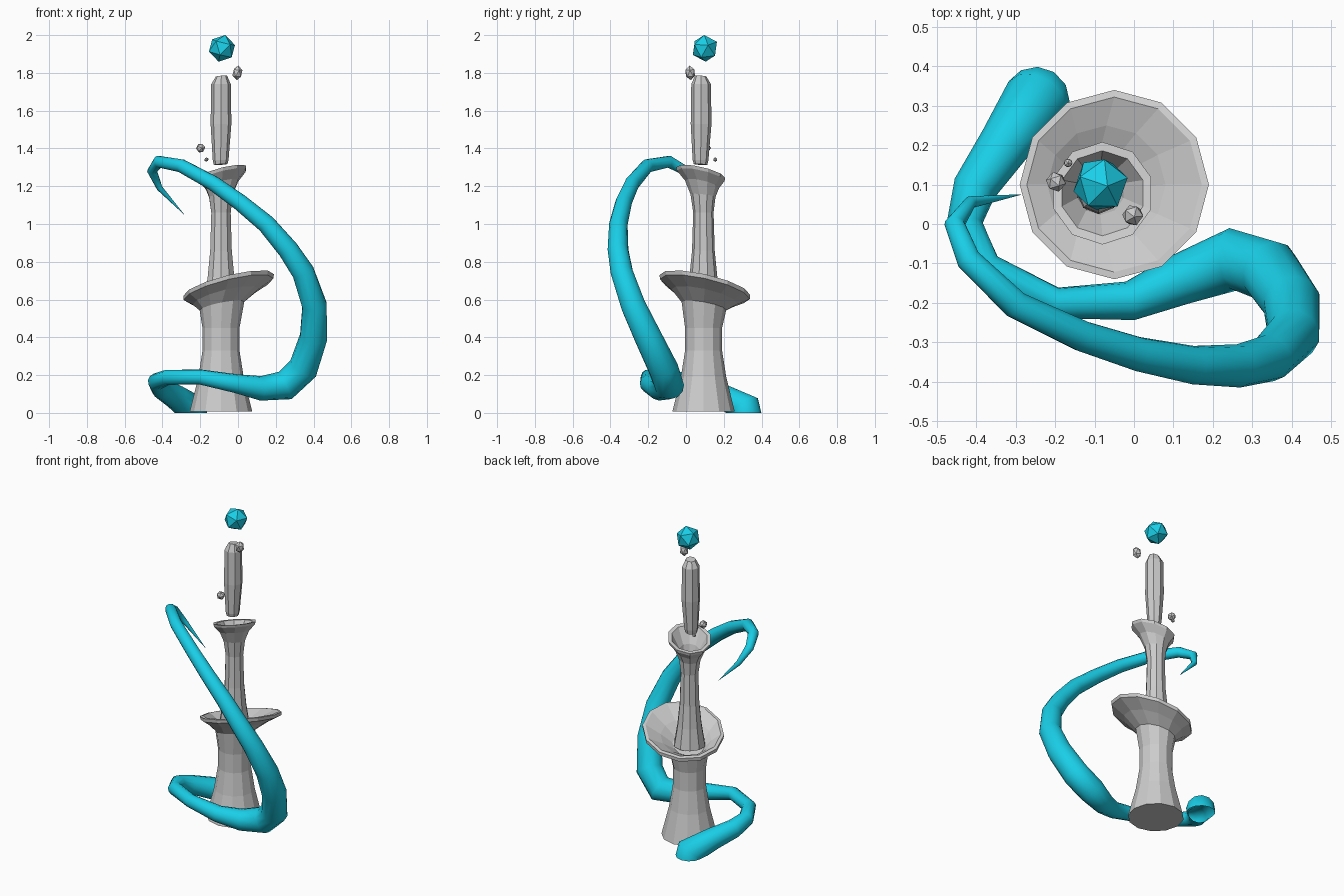
import bpy, bmesh, math
from mathutils import Vector, Matrix

if "Cube" in bpy.data.objects:
    bpy.data.objects.remove(bpy.data.objects["Cube"])


def material(name, colour):
    m = bpy.data.materials.new(name)
    m.diffuse_color = colour
    m.use_nodes = True
    m.node_tree.nodes["Principled BSDF"].inputs["Base Color"].default_value = m.diffuse_color
    return m


cyan = material("cyan", (0.01, 0.62, 0.8, 1))


def add_object(name, bm, mat=None):
    bmesh.ops.recalc_face_normals(bm, faces=bm.faces[:])
    me = bpy.data.meshes.new(name)
    bm.to_mesh(me)
    bm.free()
    ob = bpy.data.objects.new(name, me)
    bpy.context.collection.objects.link(ob)
    if mat:
        me.materials.append(mat)
    return ob


def lathe(name, rings, n):
    """Stack of n-sided rings (cx, cy, z, radius, tilt), capped at both ends."""
    bm = bmesh.new()
    loops = []
    for cx, cy, z, r, tilt in rings:
        loop = []
        for i in range(n):
            a = math.pi / 2 + 2 * math.pi * i / n
            dx, dy = r * math.cos(a), r * math.sin(a)
            loop.append(bm.verts.new((cx + dx, cy + dy, z + tilt * (0.24 * dx - 0.22 * dy))))
        loops.append(loop)
    for a, b in zip(loops, loops[1:]):
        for i in range(n):
            j = (i + 1) % n
            bm.faces.new((a[i], a[j], b[j], b[i]))
    bm.faces.new(loops[0])
    bm.faces.new(loops[-1])
    return add_object(name, bm)


# lower pillar with its wide tilted dish
lathe("lower_pillar", [
    (-.09, .093, .008, .165, 0), (-.09, .093, .19, .120, 0),
    (-.09, .093, .33, .098, 0), (-.09, .093, .45, .098, 0),
    (-.085, .095, .565, .118, .8), (-.065, .098, .615, .175, 1),
    (-.05, .10, .655, .238, 1), (-.05, .10, .677, .240, 1),
    (-.05, .10, .680, .222, 1), (-.07, .10, .635, .150, 1),
    (-.085, .095, .590, .095, 1)], 12)

# upper pillar with a small tilted cup
lathe("upper_pillar", [
    (-.09, .092, .59, .095, 0), (-.09, .092, .72, .074, 0),
    (-.09, .092, .86, .060, 0), (-.09, .092, 1.06, .054, 0),
    (-.09, .09, 1.15, .066, .5), (-.085, .085, 1.21, .090, 1),
    (-.08, .078, 1.255, .126, 1), (-.08, .078, 1.272, .130, 1),
    (-.08, .078, 1.270, .108, 1), (-.085, .085, 1.19, .062, 1),
    (-.09, .09, 1.10, .042, 0)], 10)

# floating stone finger
lathe("floating_column", [
    (-.092, .077, 1.315, .036, .3), (-.092, .077, 1.34, .042, 0),
    (-.09, .08, 1.53, .055, 0), (-.09, .08, 1.74, .052, 0),
    (-.088, .078, 1.783, .030, .4)], 8)


def gem(name, loc, r, stretch=1, tilt=(0, 0, 0), mat=None):
    bm = bmesh.new()
    bmesh.ops.create_icosphere(bm, subdivisions=1, radius=r)
    for v in bm.verts:
        v.co.z *= stretch
    ob = add_object(name, bm, mat)
    ob.location, ob.rotation_euler = loc, tilt


# crystal on top and loose rock chips
gem("top_crystal", (-.085, .10, 1.93), .073, 1, (.12, .22, .3), cyan)
gem("rock_chip_upper", (-.003, .022, 1.80), .028, 1.4, (.1, .1, 0))
gem("rock_chip_side", (-.198, .107, 1.402), .026, 1, (.4, .3, 0))
gem("rock_chip_small", (-.167, .155, 1.341), .012)

# tentacle path: x, y, z, radius
path = [
    (-.235, .335, -.10, .085), (-.25, .31, .03, .085), (-.33, .20, .085, .066),
    (-.405, .09, .13, .056), (-.43, .0, .165, .047), (-.375, -.11, .188, .041),
    (-.20, -.20, .190, .040), (-.01, -.195, .155, .050), (.12, -.14, .130, .065),
    (.25, -.09, .145, .080), (.345, -.12, .235, .080), (.40, -.20, .40, .074),
    (.405, -.28, .57, .067), (.345, -.34, .745, .060), (.265, -.36, .865, .055),
    (.15, -.358, 1.0, .049), (.01, -.33, 1.115, .044), (-.13, -.285, 1.215, .040),
    (-.30, -.205, 1.308, .036), (-.42, -.09, 1.330, .032), (-.455, .0, 1.28, .026),
    (-.415, .055, 1.19, .016), (-.285, .075, 1.05, .0005)]


def tube(name, pts, n, mat):
    """Sweep an n-sided section along the points without twisting."""
    bm = bmesh.new()
    co = [Vector(p[:3]) for p in pts]
    side, loops = Vector((1, 0, 0)), []
    for k, p in enumerate(co):
        before = (p - co[k - 1]).normalized() if k else Vector()
        after = (co[k + 1] - p).normalized() if k < len(co) - 1 else Vector()
        t = (before + after).normalized()
        side = (side - t * side.dot(t)).normalized()
        up = t.cross(side)
        loops.append([bm.verts.new(p + pts[k][3] * (
            side * math.cos(2 * math.pi * i / n) + up * math.sin(2 * math.pi * i / n)))
            for i in range(n)])
    for a, b in zip(loops, loops[1:]):
        for i in range(n):
            j = (i + 1) % n
            bm.faces.new((a[i], a[j], b[j], b[i]))
    # slice flat at the ground
    bmesh.ops.bisect_plane(bm, geom=bm.verts[:] + bm.edges[:] + bm.faces[:],
                           plane_co=(0, 0, 0), plane_no=(0, 0, 1), clear_inner=True)
    for f in bm.faces:
        f.smooth = True
    return add_object(name, bm, mat)


tube("tentacle", path, 12, cyan)
